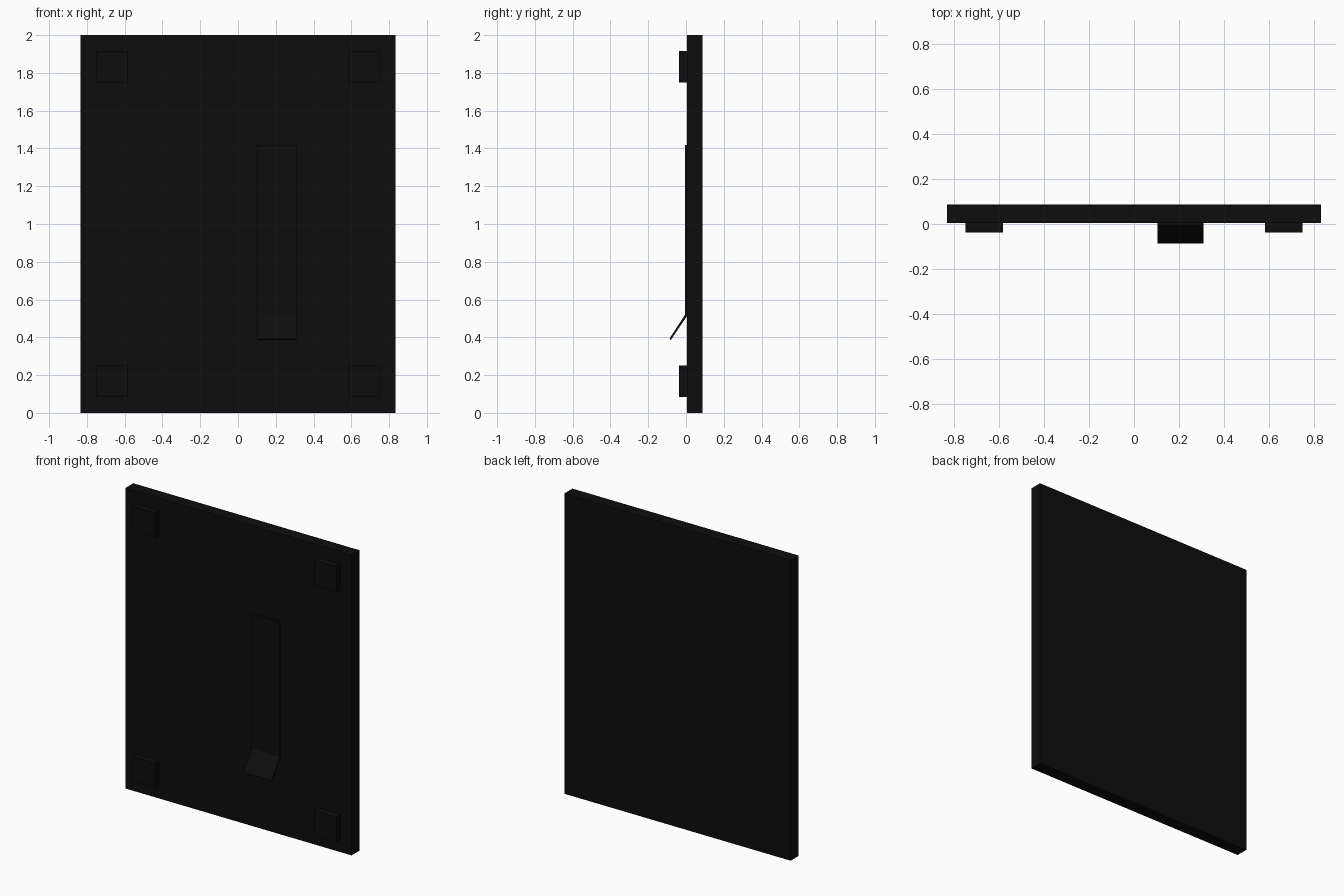
import bpy
import bmesh

cube = bpy.data.objects.get("Cube")
if cube:
    bpy.data.objects.remove(cube, do_unlink=True)

black = bpy.data.materials.new("black")
black.use_nodes = True
colour = (0.004, 0.004, 0.004, 1)
black.diffuse_color = colour
black.node_tree.nodes["Principled BSDF"].inputs["Base Color"].default_value = colour


def extrude_profile(name, profile, x0, x1):
    """Extrude a closed (y, z) outline from x0 to x1."""
    bm = bmesh.new()
    face = bm.faces.new([bm.verts.new((x0, y, z)) for y, z in profile])
    result = bmesh.ops.extrude_face_region(bm, geom=[face])
    verts = [v for v in result["geom"] if isinstance(v, bmesh.types.BMVert)]
    bmesh.ops.translate(bm, verts=verts, vec=(x1 - x0, 0, 0))
    bmesh.ops.recalc_face_normals(bm, faces=bm.faces)
    mesh = bpy.data.meshes.new(name)
    bm.to_mesh(mesh)
    bm.free()
    mesh.materials.append(black)
    obj = bpy.data.objects.new(name, mesh)
    bpy.context.collection.objects.link(obj)


def block(name, x0, x1, y0, y1, z0, z1):
    extrude_profile(name, [(y0, z0), (y1, z0), (y1, z1), (y0, z1)], x0, x1)


FRONT = 0.005    # front face of the panel
RELIEF = -0.005  # front face of the raised strip

# Main panel
block("panel", -0.833, 0.833, FRONT, 0.088, 0, 2)

# Square corner pads
for side, x in (("right", -0.667), ("left", 0.667)):
    for level, z in (("lower", 0.167), ("upper", 1.833)):
        block(f"{level}_{side}_pad", x - 0.083, x + 0.083,
              -0.037, FRONT, z - 0.083, z + 0.083)

# Raised strip whose lower end is bent forward into a tab
extrude_profile("strip_with_bent_tab", [
    (FRONT, 1.417), (RELIEF, 1.417), (RELIEF, 0.52),
    (-0.088, 0.392), (-0.08, 0.386), (FRONT, 0.513)], 0.104, 0.31)
